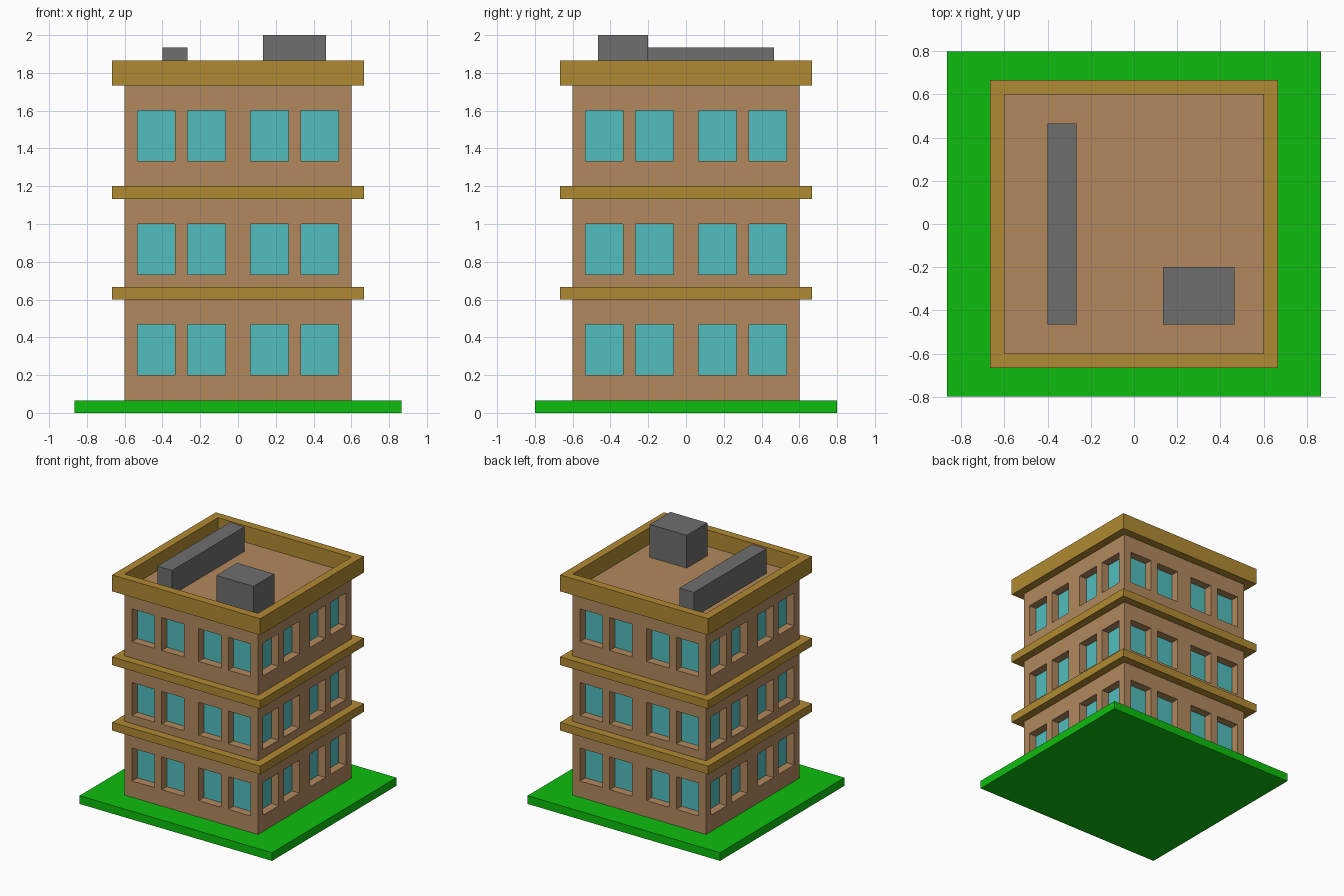
import bpy, bmesh, math
from mathutils import Matrix, Vector

cube = bpy.data.objects.get("Cube")
if cube:
    bpy.data.objects.remove(cube, do_unlink=True)

U = 1 / 15  # building module


def material(name, rgb):
    m = bpy.data.materials.new(name)
    m.use_nodes = True
    m.diffuse_color = (*rgb, 1)
    bsdf = m.node_tree.nodes["Principled BSDF"]
    bsdf.inputs["Base Color"].default_value = (*rgb, 1)
    bsdf.inputs["Roughness"].default_value = 0.8
    return m


WALL = material("tan wall", (0.445, 0.25, 0.112))
TRIM = material("ochre trim", (0.434, 0.254, 0.032))
GLASS = material("teal glass", (0.084, 0.515, 0.515))
GRASS = material("green grass", (0.004, 0.515, 0.004))
METAL = material("grey metal", (0.156, 0.156, 0.156))


def finish(name, bm, *mats):
    bm.transform(Matrix.Scale(U, 4))
    mesh = bpy.data.meshes.new(name)
    bm.to_mesh(mesh)
    bm.free()
    for m in mats:
        mesh.materials.append(m)
    obj = bpy.data.objects.new(name, mesh)
    bpy.context.collection.objects.link(obj)
    return obj


def box(name, lo, hi, mat):
    """Box between two corners, in modules."""
    lo, hi = Vector(lo), Vector(hi)
    bm = bmesh.new()
    bmesh.ops.create_cube(bm, size=1)
    bm.transform(Matrix.Translation((lo + hi) / 2) @ Matrix.Diagonal((*(hi - lo), 1)))
    return finish(name, bm, mat)


def quad(bm, pts, mat=0):
    bm.faces.new([bm.verts.new(p) for p in pts]).material_index = mat


def facade(bm):
    """Front wall with recessed windows, as a grid of wall cells and openings."""
    xs = [-9, -8, -5, -4, -1, 1, 4, 5, 8, 9]
    zs = [1, 3, 7, 11, 15, 20, 24, 26]
    out, back = -9, -8
    for i, (x0, x1) in enumerate(zip(xs, xs[1:])):
        for j, (z0, z1) in enumerate(zip(zs, zs[1:])):
            cell = [(x0, z0), (x1, z0), (x1, z1), (x0, z1)]
            if i % 2 and j % 2:
                quad(bm, [(x, back, z) for x, z in cell], 1)
                for (ax, az), (bx, bz) in zip(cell, cell[1:] + cell[:1]):
                    quad(bm, [(ax, out, az), (bx, out, bz), (bx, back, bz), (ax, back, az)])
            else:
                quad(bm, [(x, out, z) for x, z in cell])
    bmesh.ops.remove_doubles(bm, verts=bm.verts, dist=0.001)


# Walls: one facade turned to all four sides, closed by the roof deck
bm = bmesh.new()
facade(bm)
side = bm.copy()
for k in range(1, 4):
    turned = bmesh.ops.duplicate(bm, geom=side_geom) if k > 1 else None
    if turned is None:
        side_geom = bm.verts[:] + bm.edges[:] + bm.faces[:]
        turned = bmesh.ops.duplicate(bm, geom=side_geom)
    new_verts = [g for g in turned["geom"] if isinstance(g, bmesh.types.BMVert)]
    bmesh.ops.rotate(bm, verts=new_verts, cent=(0, 0, 0),
                     matrix=Matrix.Rotation(k * math.pi / 2, 3, 'Z'))
side.free()
quad(bm, [(-9, -9, 26), (9, -9, 26), (9, 9, 26), (-9, 9, 26)])
corners = [v for v in bm.verts if abs(v.co.x) > 8.9 and abs(v.co.y) > 8.9]
bmesh.ops.remove_doubles(bm, verts=corners, dist=0.001)
finish("walls", bm, WALL, GLASS)

# Lawn and floor bands
box("lawn", (-13, -12, 0), (13, 12, 1), GRASS)
box("lower_band", (-10, -10, 9), (10, 10, 10), TRIM)
box("upper_band", (-10, -10, 17), (10, 10, 18), TRIM)

# Parapet: square ring swept around the roof edge
bm = bmesh.new()
profile = [(10, 26), (10, 28), (9, 28), (9, 26)]
signs = [(-1, -1), (1, -1), (1, 1), (-1, 1)]
rings = [[bm.verts.new((sx * r, sy * r, z)) for r, z in profile] for sx, sy in signs]
for a in range(4):
    p, q = rings[a], rings[(a + 1) % 4]
    for b in range(4):
        c = (b + 1) % 4
        bm.faces.new((p[b], q[b], q[c], p[c]))
bmesh.ops.recalc_face_normals(bm, faces=bm.faces)
finish("parapet", bm, TRIM)

# Rooftop equipment
box("roof_duct", (-6, -7, 26), (-4, 7, 29), METAL)
box("roof_unit", (2, -7, 26), (7, -3, 30), METAL)
